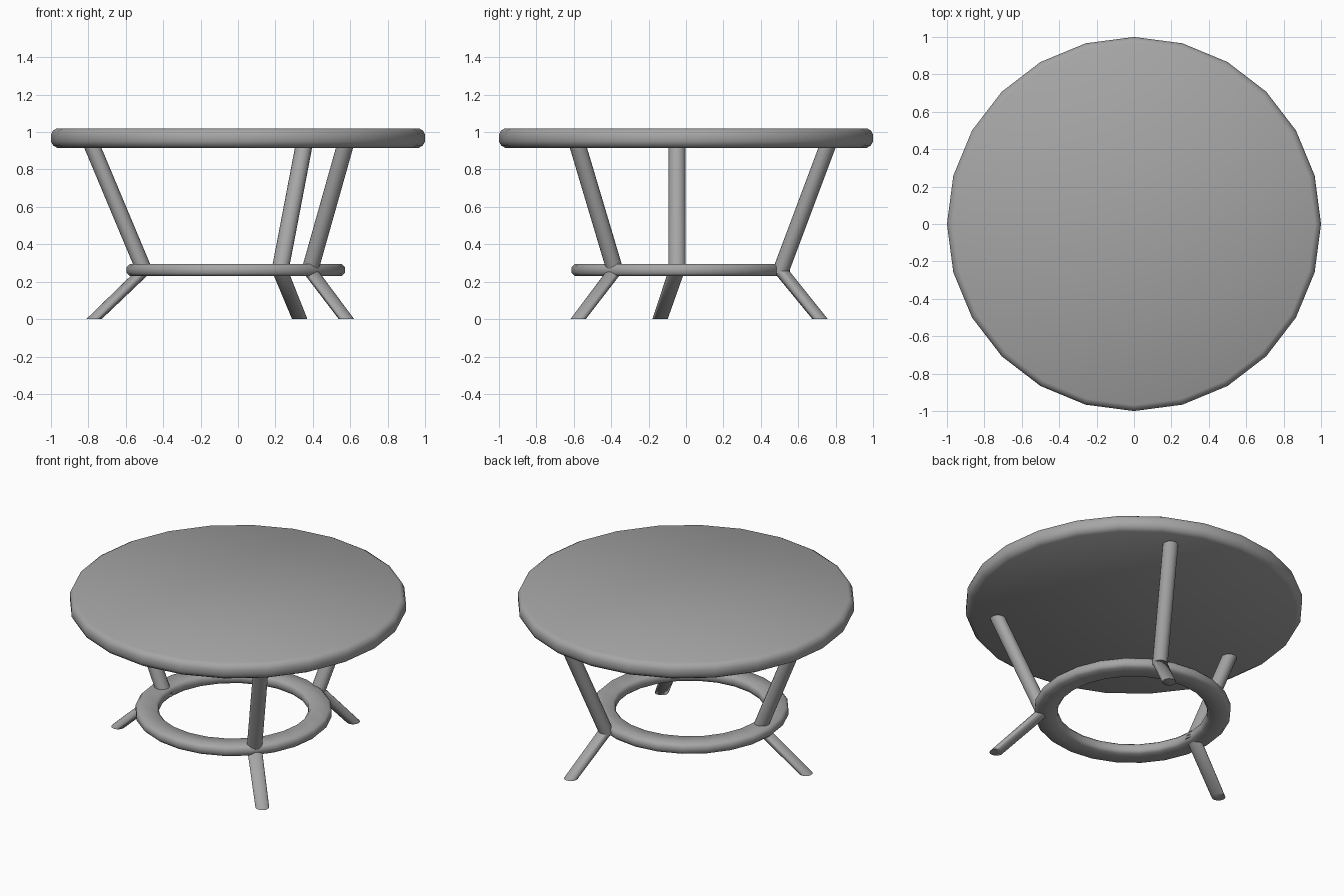
import bpy, bmesh, math
from mathutils import Vector

if "Cube" in bpy.data.objects:
    bpy.data.objects.remove(bpy.data.objects["Cube"])

grey = bpy.data.materials.new("warm grey")
grey.diffuse_color = (0.38, 0.38, 0.38, 1)
grey.use_nodes = True
grey.node_tree.nodes["Principled BSDF"].inputs["Base Color"].default_value = grey.diffuse_color


def finish(name, bm):
    bmesh.ops.recalc_face_normals(bm, faces=bm.faces)
    mesh = bpy.data.meshes.new(name)
    bm.to_mesh(mesh)
    bm.free()
    mesh.materials.append(grey)
    obj = bpy.data.objects.new(name, mesh)
    bpy.context.collection.objects.link(obj)
    bpy.ops.object.select_all(action='DESELECT')
    obj.select_set(True)
    bpy.context.view_layer.objects.active = obj
    bpy.ops.object.shade_smooth_by_angle(angle=math.radians(60))
    return obj


def circle(bm, centre, radius, sides):
    c = Vector(centre)
    return [bm.verts.new(c + Vector((radius * math.cos(2 * math.pi * i / sides),
                                     radius * math.sin(2 * math.pi * i / sides), 0)))
            for i in range(sides)]


def loft(name, rings, sides, closed=False):
    """Join horizontal circles given as (centre, radius); cap the ends unless closed."""
    bm = bmesh.new()
    loops = [circle(bm, c, r, sides) for c, r in rings]
    pairs = list(zip(loops, loops[1:]))
    if closed:
        pairs.append((loops[-1], loops[0]))
    else:
        bm.faces.new(loops[0])
        bm.faces.new(loops[-1])
    for a, b in pairs:
        for i in range(sides):
            j = (i + 1) % sides
            bm.faces.new((a[i], a[j], b[j], b[i]))
    return finish(name, bm)


# Round top with a softened rim
rim = [(0.965, 0.915), (0.988, 0.928), (1.0, 0.95), (1.0, 0.985), (0.99, 1.007), (0.968, 1.02)]
loft("table_top", [((0, 0, z), r) for r, z in rim], 24)

# Flat hoop that ties the legs together
hoop = [(0.46, 0.23), (0.567, 0.23), (0.583, 0.246), (0.583, 0.279),
        (0.567, 0.295), (0.46, 0.295), (0.446, 0.279), (0.446, 0.246)]
loft("leg_ring", [((-0.012, -0.028, z), r) for r, z in hoop], 24, closed=True)

# Each leg: (top, ring joint, foot) in plan, bent outward below the ring
legs = {
    "left": ((-0.78, -0.048), (-0.495, -0.048), (-0.77, -0.139)),
    "back": ((0.352, 0.757), (0.222, 0.502), (0.33, 0.717)),
    "front": ((0.572, -0.578), (0.38, -0.375), (0.58, -0.577)),
}
for side, (top, joint, foot) in legs.items():
    loft(side + "_upper_leg", [((*joint, 0.245), 0.046), ((*top, 0.925), 0.046)], 16)
    loft(side + "_foot", [((*foot, 0), 0.041), ((*joint, 0.265), 0.044)], 16)
